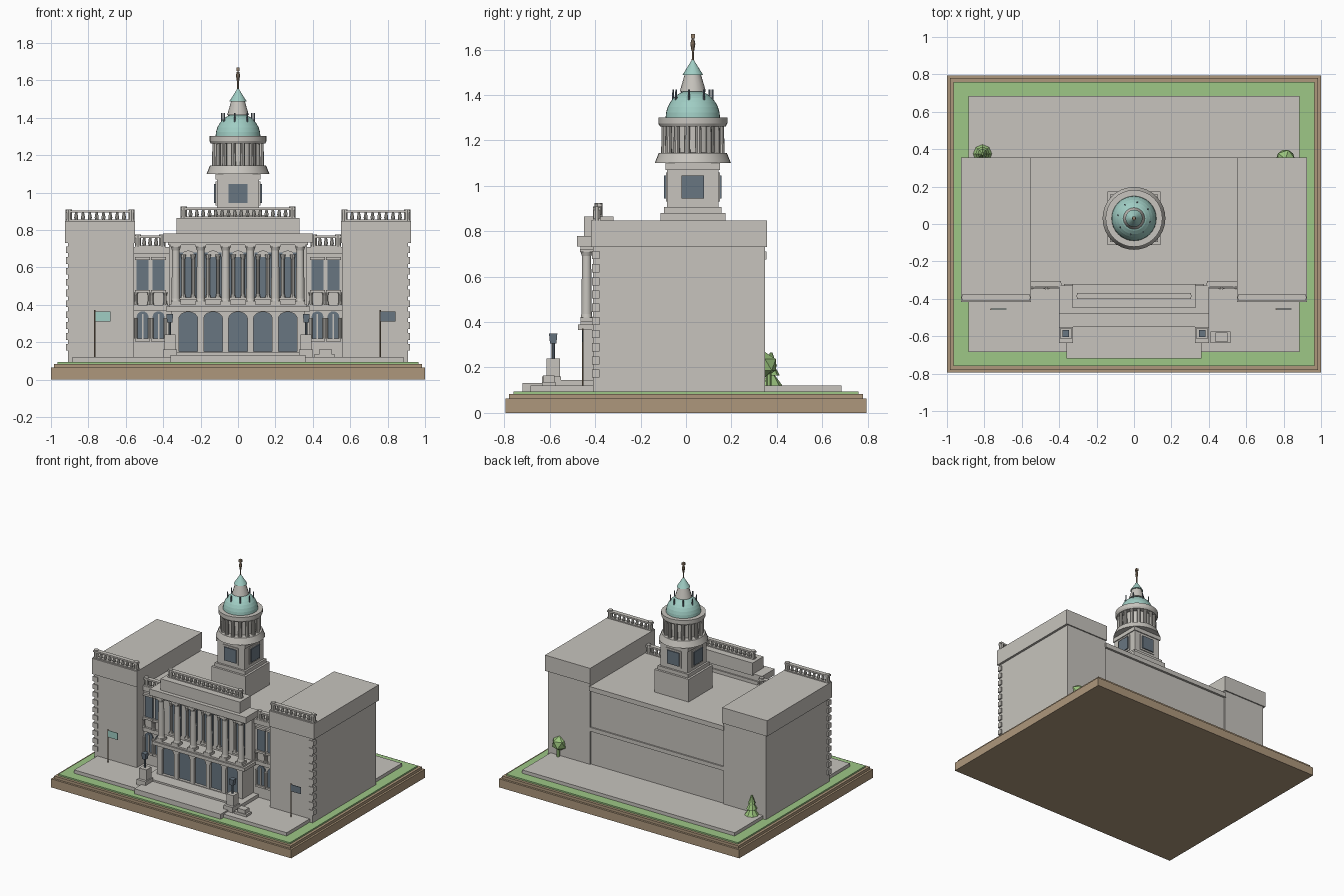
import bpy, bmesh, math
from mathutils import Matrix, Vector

default_cube = bpy.data.objects.get("Cube")
if default_cube:
    bpy.data.objects.remove(default_cube)


def material(name, *rgb):
    mat = bpy.data.materials.new(name)
    mat.use_nodes = True
    mat.diffuse_color = (*rgb, 1)
    shader = next(n for n in mat.node_tree.nodes if n.type == "BSDF_PRINCIPLED")
    shader.inputs["Base Color"].default_value = (*rgb, 1)
    return mat


stone = material("pale stone", .57, .55, .51)
earth = material("brown earth", .42, .31, .2)
grass = material("lawn green", .34, .57, .24)
glass = material("slate glass", .14, .18, .22)
copper = material("green copper", .35, .61, .55)
leaf = material("shrub green", .32, .54, .2)
bronze = material("bronze", .3, .22, .15)


class Part:
    """Collects primitives into one named object."""

    def __init__(self, name, mat):
        self.name, self.mat, self.bm = name, mat, bmesh.new()

    def box(self, x, y, z):
        size = [b - a for a, b in (x, y, z)]
        middle = [(a + b) / 2 for a, b in (x, y, z)]
        bmesh.ops.create_cube(self.bm, size=1, matrix=Matrix.Translation(middle) @ Matrix.Diagonal((*size, 1)))
        return self

    def mirrored_box(self, x, y, z):
        self.box(x, y, z)
        return self.box((-x[1], -x[0]), y, z)

    def centred(self, half, y, z):
        return self.box((-half, half), y, z)

    def cone(self, x, y, z, low, high, sides=12, turn=0):
        place = Matrix.Translation((x, y, sum(z) / 2)) @ Matrix.Rotation(turn, 4, "Z")
        bmesh.ops.create_cone(self.bm, cap_ends=True, segments=sides, radius1=low, radius2=high,
                              depth=z[1] - z[0], matrix=place)
        return self

    def lathe(self, x, y, profile, sides=12):
        for (r0, z0), (r1, z1) in zip(profile, profile[1:]):
            if z1 > z0:
                self.cone(x, y, (z0, z1), r0, r1, sides)
        return self

    def arch(self, x, half, y, z, rise):
        """Upright panel with a rounded head."""
        spring = z[1] - rise
        points = [(x - half, z[0]), (x + half, z[0])]
        for i in range(9):
            a = math.pi * i / 8
            points.append((x + half * math.cos(a), spring + rise * math.sin(a)))
        face = self.bm.faces.new([self.bm.verts.new((px, y[0], pz)) for px, pz in points])
        moved = bmesh.ops.extrude_face_region(self.bm, geom=[face])["geom"]
        verts = [v for v in moved if isinstance(v, bmesh.types.BMVert)]
        bmesh.ops.translate(self.bm, verts=verts, vec=Vector((0, y[1] - y[0], 0)))
        return self

    def done(self, smooth=False):
        bmesh.ops.recalc_face_normals(self.bm, faces=self.bm.faces)
        mesh = bpy.data.meshes.new(self.name)
        self.bm.to_mesh(mesh)
        self.bm.free()
        mesh.materials.append(self.mat)
        obj = bpy.data.objects.new(self.name, mesh)
        bpy.context.collection.objects.link(obj)
        if smooth:
            bpy.ops.object.select_all(action="DESELECT")
            obj.select_set(True)
            bpy.context.view_layer.objects.active = obj
            bpy.ops.object.shade_smooth_by_angle(angle=math.radians(35))
        return obj


def cut(obj, cutter):
    mod = obj.modifiers.new("openings", "BOOLEAN")
    mod.object = cutter
    bpy.context.view_layer.objects.active = obj
    bpy.ops.object.modifier_apply(modifier=mod.name)
    bpy.data.objects.remove(cutter)


def balustrade(name, x, y, z, count, depth=.016):
    part = Part(name, stone)
    low, high = z
    part.box(x, (y - depth, y + depth), (low, low + .008))
    part.box(x, (y - depth, y + depth), (high - .012, high))
    for i in range(count):
        px = x[0] + (x[1] - x[0]) * (i + .5) / count
        part.lathe(px, y, [(.006, low), (.011, low + .018), (.006, high - .012)], 8)
    for px in x:
        inward = .015 if px == x[0] else -.015
        part.cone(px + inward, y, (low, high + .005), .017, .017, 10)
    part.done()


# Ground layers
Part("ground_base", earth).centred(1, (-.795, .795), (0, .064)).centred(.985, (-.78, .78), (.06, .084)).done()
Part("lawn", grass).centred(.965, (-.76, .76), (.08, .095)).done()
paving = Part("paving", stone).centred(.885, (-.685, .685), (.09, .12))
paving.centred(.36, (-.72, -.5), (.09, .132)).centred(.4, (-.55, -.33), (.1, .145)).done()

# Central hall with string course and cornice
hall = Part("central_hall", stone).centred(.57, (-.325, .338), (.09, .7))
hall.centred(.56, (-.34, .355), (.675, .71)).centred(.56, (-.34, .348), (.37, .4)).done()

# Side wings with caps and quoins
wings = Part("wings", stone).mirrored_box((.555, .908), (-.41, .347), (.09, .74))
wings.mirrored_box((.55, .925), (-.418, .356), (.73, .848)).done()
quoins = Part("wing_quoins", stone)
for i in range(10):
    z = .155 + i * .058
    quoins.mirrored_box((.88, .92), (-.415, -.382), (z, z + .036))
quoins.done()
for side, x in (("right", (-.92, -.555)), ("left", (.555, .92))):
    balustrade(side + "_wing_balustrade", x, -.393, (.848, .905), 10)
for side, x in (("right", (-.55, -.39)), ("left", (.39, .55))):
    balustrade(side + "_bay_balustrade", x, -.322, (.71, .77), 5)

# Side bay windows and their pillars
bay_windows = Part("bay_windows", glass)
bay_trim = Part("bay_trim", stone)
for side in (-1, 1):
    for offset in (.425, .51):
        x = side * offset
        bay_windows.box((x - .032, x + .032), (-.333, -.32), (.48, .64))
        bay_windows.arch(x, .032, (-.333, -.32), (.22, .365), .03)
        bay_trim.box((x - .04, x + .04), (-.345, -.32), (.465, .48))
        bay_trim.box((x - .04, x + .04), (-.345, -.32), (.64, .655))
        bay_trim.box((x - .04, x + .04), (-.345, -.32), (.205, .22))
        bay_trim.box((x - .004, x + .004), (-.339, -.32), (.22, .35))
        for edge in (-.036, .036):
            bay_trim.lathe(x + edge, -.338, [(.012, .4), (.008, .42), (.008, .45), (.012, .465)], 8)
            bay_trim.cone(x + edge, -.336, (.22, .33), .008, .008, 8)
bay_windows.done()
bay_trim.done()

# Ground floor arcade
bays = [i * .133 for i in range(-2, 3)]
arcade = Part("arcade", stone).centred(.357, (-.455, -.32), (.12, .37)).done()
openings = Part("arcade_cutter", stone)
arcade_glass = Part("arcade_windows", glass)
for x in bays:
    openings.arch(x, .05, (-.5, -.43), (.15, .362), .035)
    arcade_glass.box((x - .052, x + .052), (-.434, -.428), (.148, .364))
cut(arcade, openings.done())
arcade_glass.done()
ledge = Part("portico_floor", stone).centred(.385, (-.475, -.32), (.365, .39))
ledge.centred(.37, (-.465, -.32), (.385, .402)).done()

# Upper portico: wall, windows, columns
Part("portico_wall", stone).centred(.37, (-.36, -.32), (.4, .73)).done()
portico_glass = Part("portico_windows", glass)
portico_trim = Part("portico_window_columns", stone)
for x in bays:
    portico_glass.box((x - .046, x + .046), (-.367, -.355), (.43, .68))
    portico_trim.box((x - .045, x + .045), (-.385, -.355), (.425, .44))
    portico_trim.arch(x, .03, (-.374, -.355), (.655, .69), .02)
    for edge in (-.026, .026):
        portico_trim.lathe(x + edge, -.378, [(.014, .44), (.009, .46), (.009, .64), (.015, .67)], 8)
portico_glass.done()
portico_trim.done()
columns = Part("portico_columns", stone)
for i in range(6):
    x = (i - 2.5) * .133
    columns.box((x - .027, x + .027), (-.465, -.411), (.4, .42))
    columns.box((x - .028, x + .028), (-.466, -.41), (.708, .722))
    columns.lathe(x, -.438, [(.026, .42), (.023, .435), (.02, .69), (.027, .71)], 16)
columns.done(True)
roof = Part("portico_entablature", stone).centred(.375, (-.465, -.32), (.72, .735))
roof.centred(.402, (-.48, -.33), (.733, .78)).centred(.33, (-.45, -.32), (.77, .865)).done()
balustrade("portico_balustrade", (-.305, .305), -.385, (.865, .92), 18)

# Lamps on pedestals beside the steps
pedestals = Part("lamp_pedestals", stone).mirrored_box((.333, .393), (-.615, -.555), (.12, .24))
pedestals.mirrored_box((.325, .4), (-.635, -.55), (.12, .16)).done()
lamps = Part("lamps", glass)
for x in (-.365, .365):
    lamps.cone(x, -.585, (.24, .31), .007, .007, 8).cone(x, -.585, (.305, .35), .02, .026, 4, math.pi / 4)
lamps.done()
bench = Part("stone_block", stone).box((.41, .515), (-.635, -.575), (.12, .137))
bench.box((.435, .5), (-.63, -.58), (.137, .165)).done()

# Flags
for name, x, mat in (("right", -.765, copper), ("left", .76, glass)):
    Part(name + "_flagpole", bronze).cone(x, -.455, (.12, .372), .004, .004, 8).done()
    Part(name + "_flag", mat).box((x, x + .083), (-.457, -.453), (.312, .363)).done()

# Clock tower
TY = .03


def square(part, half, z):
    return part.centred(half, (TY - half, TY + half), z)


tower = Part("tower_base", stone)
for half, z in ((.143, (.7, .88)), (.127, (.88, .907)), (.113, (.9, 1.075)), (.12, (1.07, 1.1))):
    square(tower, half, z)
clock_frames = Part("clock_frames", stone)
clock_faces = Part("clock_faces", glass)
for part, half, reach in ((clock_frames, .063, .119), (clock_faces, .05, .127)):
    z = (.995 - half, .995 + half)
    part.centred(half, (TY - reach, TY + reach), z)
    part.box((-reach, reach), (TY - half, TY + half), z)
    part.done()
tower.done()

drum = Part("drum", stone)
drum.lathe(0, TY, [(.168, 1.1), (.15, 1.145), (.105, 1.146), (.105, 1.265)], 32)
drum.lathe(0, TY, [(.145, 1.262), (.152, 1.275), (.152, 1.302)], 32).done(True)
drum_columns = Part("drum_columns", stone)
spikes = Part("dome_spikes", glass)
for i in range(16):
    a = math.tau * (i + .5) / 16
    drum_columns.cone(.128 * math.cos(a), TY + .128 * math.sin(a), (1.14, 1.27), .014, .012, 10)
    if i % 2:
        spikes.cone(.088 * math.cos(a), TY + .088 * math.sin(a), (1.37, 1.425), .005, .004, 6)
drum_columns.done(True)
spikes.done()

# Dome, lantern and finial
dome = Part("dome", copper)
arc = [math.pi / 2 * i / 8 for i in range(9)]
dome.lathe(0, TY, [(.12 * math.cos(a), 1.3 + .123 * math.sin(a)) for a in arc], 32).done(True)
Part("lantern", stone).lathe(0, TY, [(.058, 1.415), (.036, 1.49)], 16).done(True)
Part("lantern_roof", copper).cone(0, TY, (1.488, 1.555), .046, .004, 16).done(True)
finial = Part("finial", bronze).cone(0, TY, (1.54, 1.6), .005, .004, 8)
finial.lathe(0, TY, [(.006, 1.595), (.011, 1.625), (.007, 1.645)], 8)
square(finial, .009, (1.65, 1.668)).cone(0, TY, (1.64, 1.655), .003, .003, 6).done()

# Shrubs behind the wings
tree = Part("conifer", leaf).cone(-.81, .375, (.09, .14), .012, .012, 6)
for z, radius in ((.12, .05), (.165, .038), (.205, .026)):
    tree.cone(-.81, .375, (z, z + .06), radius, .006, 8)
tree.done()
bush = Part("round_bush", leaf).cone(.81, .365, (.09, .19), .012, .012, 6)
bmesh.ops.create_icosphere(bush.bm, subdivisions=1, radius=.056, matrix=Matrix.Translation((.81, .348, .212)))
bush.done()
